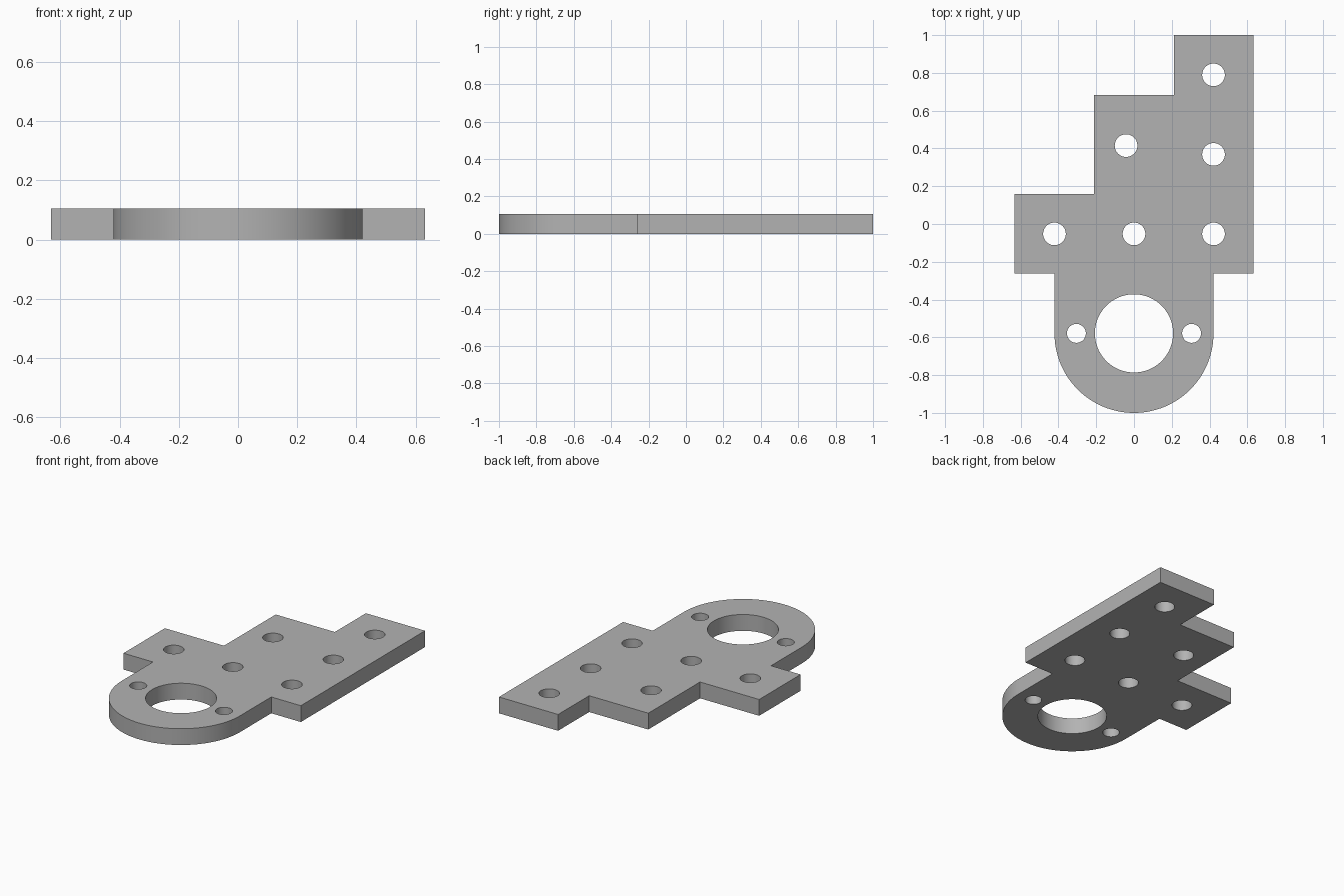
import bpy
import bmesh
from math import cos, sin, pi, radians

cube = bpy.data.objects.get("Cube")
if cube:
    bpy.data.objects.remove(cube)

PITCH = 0.421          # spacing of the hole grid
HALF = PITCH / 2
THICK = 0.105
EYE_Y = -1 + PITCH     # centre of the rounded end


def arc(x, y, r, start, sweep, count):
    return [(x + r * cos(start + sweep * i / count),
             y + r * sin(start + sweep * i / count)) for i in range(count)]


def circle(x, y, r, count):
    return arc(x, y, r, 0, 2 * pi, count)


# Stepped outline ending in a half round
low = -0.263
outline = arc(0, EYE_Y, PITCH, pi, pi, 64) + [
    (PITCH, EYE_Y), (PITCH, low), (3 * HALF, low), (3 * HALF, 1),
    (HALF, 1), (HALF, 0.684), (-HALF, 0.684), (-HALF, 0.158),
    (-3 * HALF, 0.158), (-3 * HALF, low), (-PITCH, low)]

# Large bore, two screw holes beside it, and the grid holes
row = low + HALF
loops = [outline, circle(0, EYE_Y, 0.207, 96)]
loops += [circle(side * 0.305, EYE_Y, 0.05, 48) for side in (-1, 1)]
grid = [(-PITCH, row), (0, row), (PITCH, row), (PITCH, row + PITCH),
        (PITCH, row + 2 * PITCH), (-0.042, 0.415)]
loops += [circle(x, y, 0.06, 48) for x, y in grid]

# Fill the profile around its holes and extrude it
bm = bmesh.new()
edges = []
for loop in loops:
    verts = [bm.verts.new((x, y, 0)) for x, y in loop]
    edges += [bm.edges.new((a, b)) for a, b in zip(verts, verts[1:] + verts[:1])]
bmesh.ops.triangle_fill(bm, edges=edges, use_beauty=True, normal=(0, 0, 1))
result = bmesh.ops.extrude_face_region(bm, geom=bm.faces[:], use_keep_orig=True)
top = [g for g in result["geom"] if isinstance(g, bmesh.types.BMVert)]
bmesh.ops.translate(bm, verts=top, vec=(0, 0, THICK))
bmesh.ops.recalc_face_normals(bm, faces=bm.faces[:])

mesh = bpy.data.meshes.new("mounting_plate")
bm.to_mesh(mesh)
bm.free()
plate = bpy.data.objects.new("mounting_plate", mesh)
bpy.context.collection.objects.link(plate)

# Plain grey
grey = bpy.data.materials.new("plain_grey")
grey.use_nodes = True
colour = (0.45, 0.45, 0.45, 1)
grey.diffuse_color = colour
grey.node_tree.nodes["Principled BSDF"].inputs["Base Color"].default_value = colour
mesh.materials.append(grey)

# Smooth round walls, sharp edges elsewhere
bpy.ops.object.select_all(action='DESELECT')
plate.select_set(True)
bpy.context.view_layer.objects.active = plate
bpy.ops.object.shade_smooth_by_angle(angle=radians(30))
